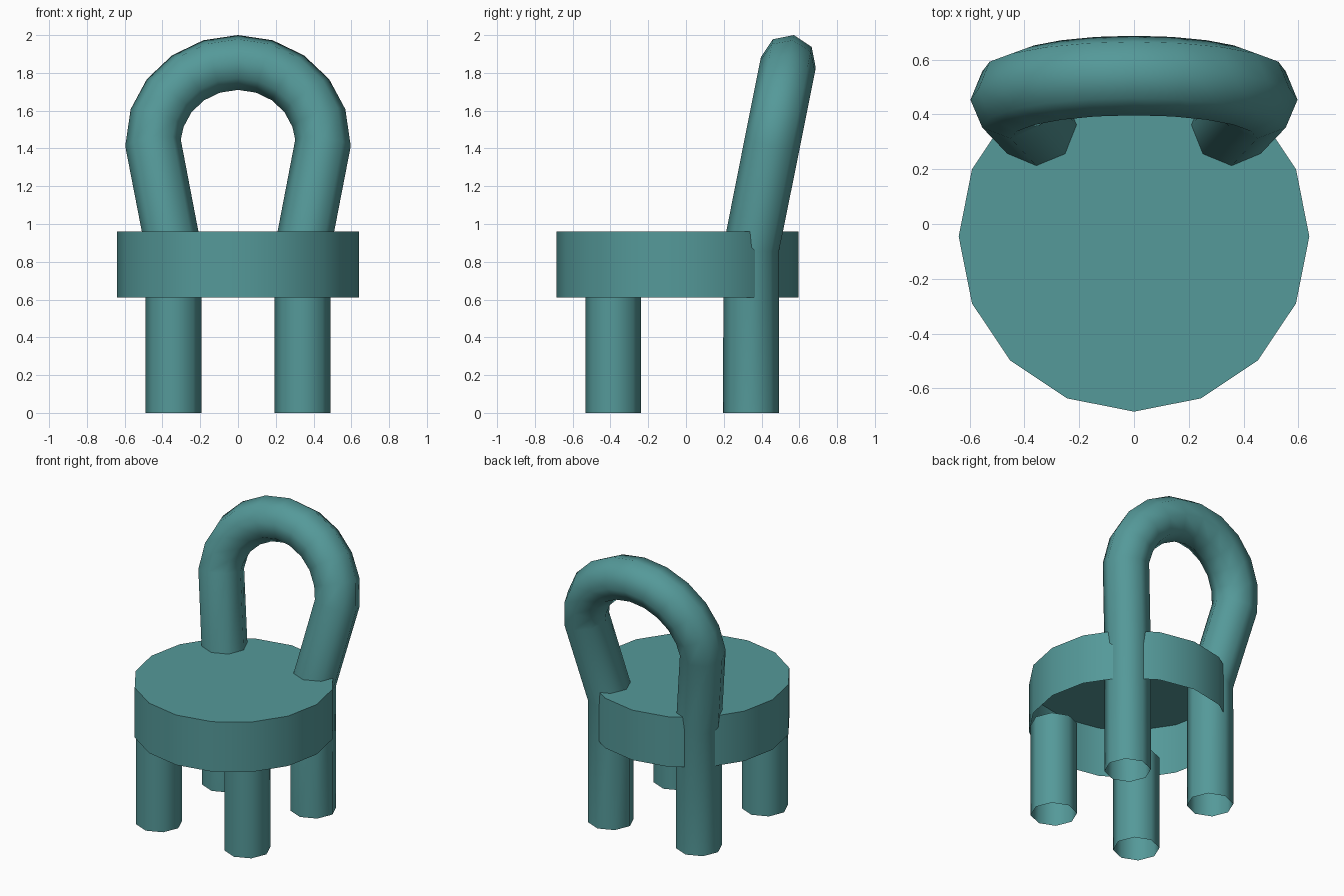
import bpy
import bmesh
from math import sin, cos, pi, radians
from mathutils import Vector

if "Cube" in bpy.data.objects:
    bpy.data.objects.remove(bpy.data.objects["Cube"], do_unlink=True)

COLOUR = (0.09, 0.32, 0.32, 1)
TUBE_R = 0.148
LEG_X = 0.342
LEAN = 0.2      # backward slope of the backrest
BEND_Z = 0.87   # height where the rear legs start to lean

teal = bpy.data.materials.new("teal")
teal.use_nodes = True
teal.diffuse_color = COLOUR
teal.node_tree.nodes["Principled BSDF"].inputs["Base Color"].default_value = COLOUR


def finish(name, bm, angle):
    """Turn a bmesh into a smooth shaded, coloured object."""
    bmesh.ops.recalc_face_normals(bm, faces=bm.faces)
    mesh = bpy.data.meshes.new(name)
    bm.to_mesh(mesh)
    bm.free()
    mesh.materials.append(teal)
    obj = bpy.data.objects.new(name, mesh)
    bpy.context.collection.objects.link(obj)
    bpy.ops.object.select_all(action='DESELECT')
    obj.select_set(True)
    bpy.context.view_layer.objects.active = obj
    bpy.ops.object.shade_smooth_by_angle(angle=radians(angle))
    return obj


def tube(name, path, normals, sides=8):
    """Sweep an open-ended octagon along a path."""
    bm = bmesh.new()
    rings = []
    for i, p in enumerate(path):
        before = path[max(i - 1, 0)]
        after = path[min(i + 1, len(path) - 1)]
        t = (after - before).normalized()
        n = (normals[i] - t * normals[i].dot(t)).normalized()
        b = t.cross(n)
        rings.append([bm.verts.new(p + TUBE_R * (n * cos(a) + b * sin(a)))
                      for a in (2 * pi * k / sides for k in range(sides))])
    for lower, upper in zip(rings, rings[1:]):
        for k in range(sides):
            j = (k + 1) % sides
            bm.faces.new((lower[k], lower[j], upper[j], upper[k]))
    return finish(name, bm, 60)


# Seat: sixteen-sided drum, open underneath
bm = bmesh.new()
top, bottom = [], []
for k in range(16):
    a = 2 * pi * k / 16
    x, y = 0.64 * cos(a), 0.64 * sin(a) - 0.045
    top.append(bm.verts.new((x, y, 0.96)))
    bottom.append(bm.verts.new((x, y, 0.61)))
bm.faces.new(top)
for k in range(16):
    j = (k + 1) % 16
    bm.faces.new((bottom[k], bottom[j], top[j], top[k]))
finish("seat", bm, 40)

# Front legs
for side, x in (("left", LEG_X), ("right", -LEG_X)):
    tube("front_leg_" + side,
         [Vector((x, -0.385, z)) for z in (0, 0.66)],
         [Vector((0, 1, 0))] * 2)

# Rear legs and backrest hoop: one continuous bent tube
arch = [(0.45 * cos(pi * k / 10), 1.43 + 0.425 * sin(pi * k / 10)) for k in range(11)]
profile = [(LEG_X, 0), (LEG_X, BEND_Z)] + arch + [(-LEG_X, BEND_Z), (-LEG_X, 0)]
path, normals = [], []
for x, z in profile:
    path.append(Vector((x, 0.345 + LEAN * max(z - BEND_Z, 0), z)))
    slope = 0 if z == 0 else LEAN / 2 if z == BEND_Z else LEAN
    normals.append(Vector((0, 1, -slope)))
# Aim the bends evenly regardless of segment length
full = tube("rear_legs_and_backrest", path, normals)
